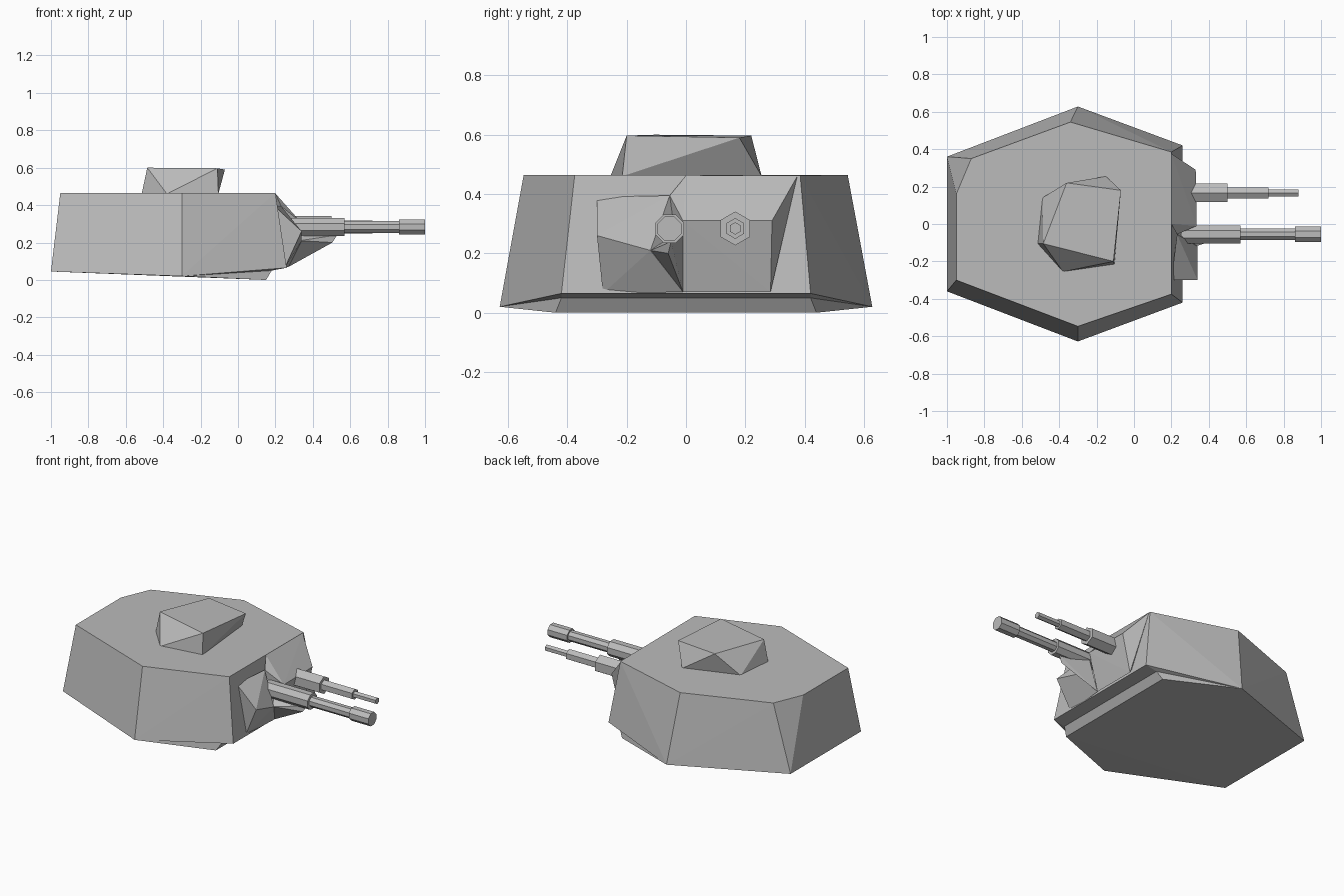
import bpy, bmesh, math
from mathutils import Matrix, Vector

if "Cube" in bpy.data.objects:
    bpy.data.objects.remove(bpy.data.objects["Cube"])

grey = bpy.data.materials.new("armour_grey")
grey.diffuse_color = (0.5, 0.5, 0.5, 1)
grey.use_nodes = True
grey.node_tree.nodes["Principled BSDF"].inputs["Base Color"].default_value = grey.diffuse_color


def finish(name, bm):
    bmesh.ops.recalc_face_normals(bm, faces=bm.faces[:])
    me = bpy.data.meshes.new(name)
    bm.to_mesh(me)
    bm.free()
    me.materials.append(grey)
    ob = bpy.data.objects.new(name, me)
    bpy.context.collection.objects.link(ob)
    return ob


def hull(name, pts):
    """Faceted armour piece: convex hull around a few corner points."""
    bm = bmesh.new()
    for p in pts:
        bm.verts.new(p)
    res = bmesh.ops.convex_hull(bm, input=bm.verts[:])
    loose = [v for v in bm.verts if not v.link_faces]
    bmesh.ops.delete(bm, geom=loose, context='VERTS')
    bmesh.ops.dissolve_limit(bm, angle_limit=0.01, verts=bm.verts[:], edges=bm.edges[:])
    return finish(name, bm)


def both(pts):
    """Repeat points on both sides of the y = 0 plane."""
    return [(x, s * y, z) for x, y, z in pts for s in (-1, 1)]


def barrel(name, y, z, sides, turn, steps):
    """Stepped gun along x; steps are (x start, x end, radius)."""
    bm = bmesh.new()
    for x0, x1, r in steps:
        m = (Matrix.Translation(((x0 + x1) / 2, y, z))
             @ Matrix.Rotation(math.pi / 2, 4, 'Y')
             @ Matrix.Rotation(turn, 4, 'Z'))
        bmesh.ops.create_cone(bm, cap_ends=True, segments=sides, radius1=r,
                              radius2=r, depth=x1 - x0, matrix=m)
    return finish(name, bm)


# Main turret shell: wide hexagonal foot, narrower roof
foot = both([(-1, .36, .045), (-.3, .628, .02)])
roof = [(-.95, -.30, .465), (-.95, .16, .465), (-.87, .35, .465),
        (-.34, .545, .465), (.2, .385, .462), (.2, -.375, .465), (-.3, -.547, .465)]
hull("turret_shell", foot + both([(.18, .42, .05), (.26, .42, .065)]) + roof)

# Shallow floor wedge dropping to the ground at the front
hull("turret_floor", foot + both([(.15, .44, 0), (.18, .42, .05)]))

# Roof hatch with skewed facets
hull("roof_hatch",
     [(-.515, -.105, .46), (-.38, -.255, .46), (-.105, -.215, .46),
      (-.15, .255, .46), (-.49, .14, .46),
      (-.485, -.105, .6), (-.11, -.2, .597), (-.07, .18, .59), (-.36, .22, .597)])

# Gun mantlet in two faceted halves with a notch between them
hull("mantlet_right",
     [(.2, -.3, .39), (.34, -.3, .26), (.25, -.28, .065), (.34, -.12, .21),
      (.23, -.055, .395), (.27, -.01, .07), (.2, -.28, .2)])
hull("mantlet_left",
     [(.23, -.055, .395), (.335, -.01, .31), (.27, -.01, .07), (.33, .29, .31),
      (.27, .285, .07), (.2, .375, .46), (.2, 0, .462), (.2, .28, .2)])

# Pointed bracket under the main gun
hull("gun_bracket",
     [(.27, -.01, .07), (.33, -.12, .21), (.33, -.01, .26),
      (.505, -.06, .2), (.53, -.05, .24), (.3, -.06, .25)])

# Main gun (octagonal) and secondary gun (hexagonal)
barrel("main_gun", -.055, .283, 8, math.pi / 8,
       [(.25, .57, .052), (.56, .87, .034), (.86, 1.0, .044)])
barrel("second_gun", .166, .284, 6, math.pi / 6 * 3,
       [(.25, .5, .057), (.49, .72, .035), (.71, .88, .021)])
